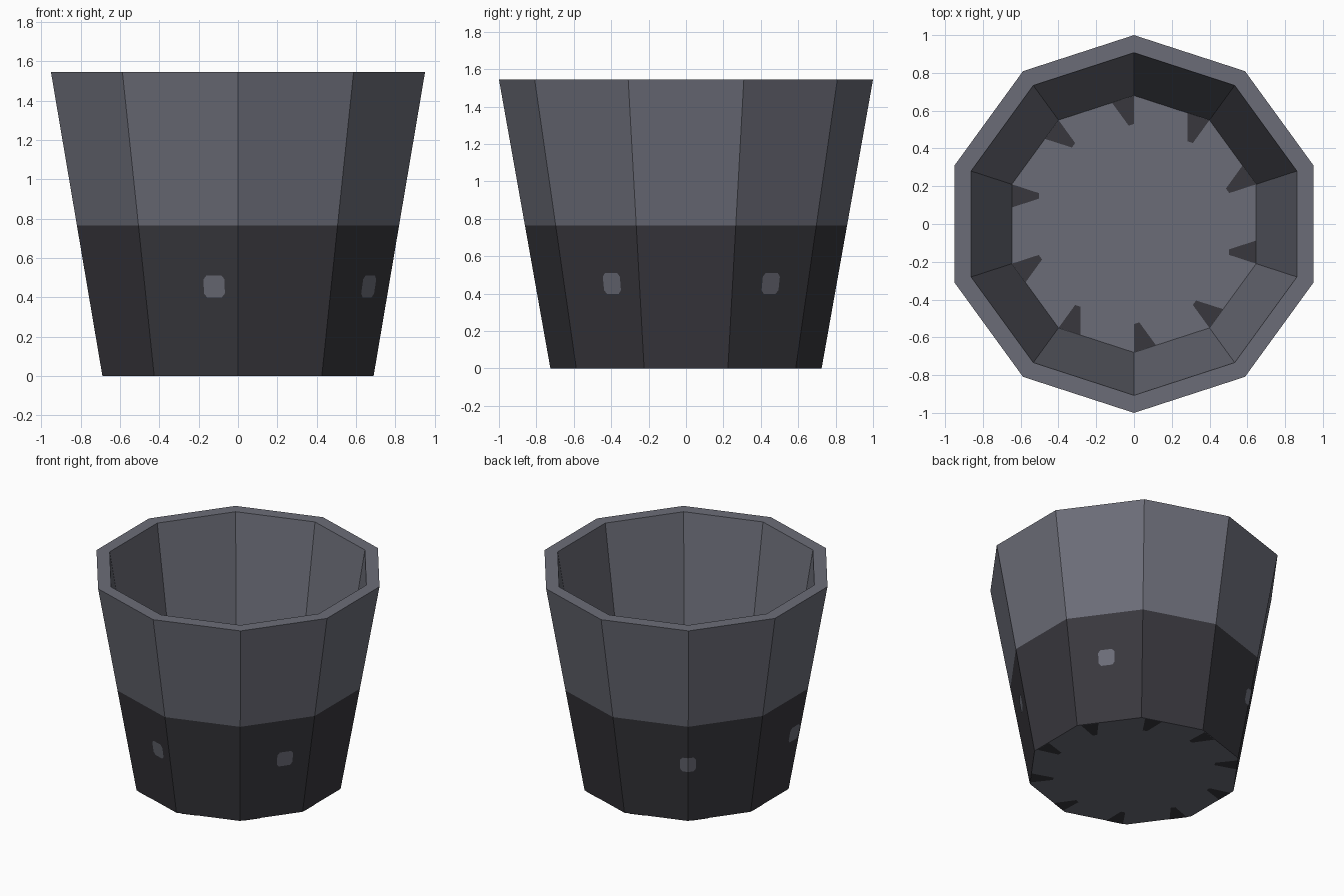
import bpy
import bmesh
from math import sin, cos, tau, floor

cube = bpy.data.objects.get("Cube")
if cube:
    bpy.data.objects.remove(cube)

SIDES = 10
HEIGHT = 1.545
BASE_R, TOP_R = 0.725, 1.0
FLOOR_R, FLOOR_Z = 0.68, 0.14


def material(name, colour):
    mat = bpy.data.materials.new(name)
    mat.use_nodes = True
    mat.diffuse_color = colour
    bsdf = mat.node_tree.nodes["Principled BSDF"]
    bsdf.inputs["Base Color"].default_value = colour
    bsdf.inputs["Roughness"].default_value = 0.8
    return mat


grey = material("slate_grey", (0.148, 0.152, 0.186, 1))
dark = material("charcoal", (0.040, 0.039, 0.047, 1))


def finish(bm, name, mats):
    mesh = bpy.data.meshes.new(name)
    bm.to_mesh(mesh)
    bm.free()
    for mat in mats:
        mesh.materials.append(mat)
    obj = bpy.data.objects.new(name, mesh)
    bpy.context.collection.objects.link(obj)
    return obj


def corner(i, r, z):
    a = tau * i / SIDES
    return (r * sin(a), -r * cos(a), z)


def around(s, r, z):
    """Point on the ten-sided ring; s counts sides from the front corner."""
    i = floor(s)
    t = s - i
    a, b = corner(i, r, z), corner(i + 1, r, z)
    return tuple(p + (q - p) * t for p, q in zip(a, b))


def outer_r(z):
    return BASE_R + (TOP_R - BASE_R) * z / HEIGHT


# Tapered pot: outer wall, flat rim, inner wall and floor
BAND_Z = 0.765
profile = [(BASE_R, 0), (outer_r(BAND_Z), BAND_Z), (TOP_R, HEIGHT),
           (0.907, HEIGHT), (FLOOR_R, FLOOR_Z)]
bm = bmesh.new()
rings = [[bm.verts.new(corner(i, r, z)) for i in range(SIDES)] for r, z in profile]
for level, (low, high) in enumerate(zip(rings, rings[1:])):
    for i in range(SIDES):
        j = (i + 1) % SIDES
        face = bm.faces.new((low[i], low[j], high[j], high[i]))
        face.material_index = 1 if level == 0 else 0
bm.faces.new(rings[0][::-1])
bm.faces.new(rings[-1])
finish(bm, "pot", [grey, dark])

# Small rounded patches on the dark band, wrapping over corners
SPOT_Z, HALF_W, HALF_H = 0.455, 0.112, 0.056
bm = bmesh.new()
for centre in (1.64, 3.5, 6.0, 7.85, 9.746):
    columns = []
    for u, v in ((-1, 0.65), (-0.7, 1), (0, 1), (0.7, 1), (1, 0.65)):
        column = []
        for side in (-1, 1):
            z = SPOT_Z + side * v * HALF_H
            point = around(centre + u * HALF_W, outer_r(z) + 0.004, z)
            column.append(bm.verts.new(point))
        columns.append(column)
    for a, b in zip(columns, columns[1:]):
        bm.faces.new((a[0], b[0], b[1], a[1]))
finish(bm, "wall_patches", [grey])


# Dark teeth pointing inward on the floor and underside
def teeth(name, r, z, start, end, tip_r, up):
    bm = bmesh.new()
    for i in range(SIDES):
        points = [around(i + start, r, z), around(i + end, r, z),
                  around(i + start + 0.09, tip_r, z), around(i + start, tip_r, z)]
        verts = [bm.verts.new(p) for p in points]
        bm.faces.new(verts if up else verts[::-1])
    finish(bm, name, [dark])


teeth("floor_teeth", FLOOR_R - 0.002, FLOOR_Z + 0.004, 0.0, 0.29, 0.53, True)
teeth("underside_teeth", BASE_R - 0.002, -0.003, 0.06, 0.33, 0.565, False)
